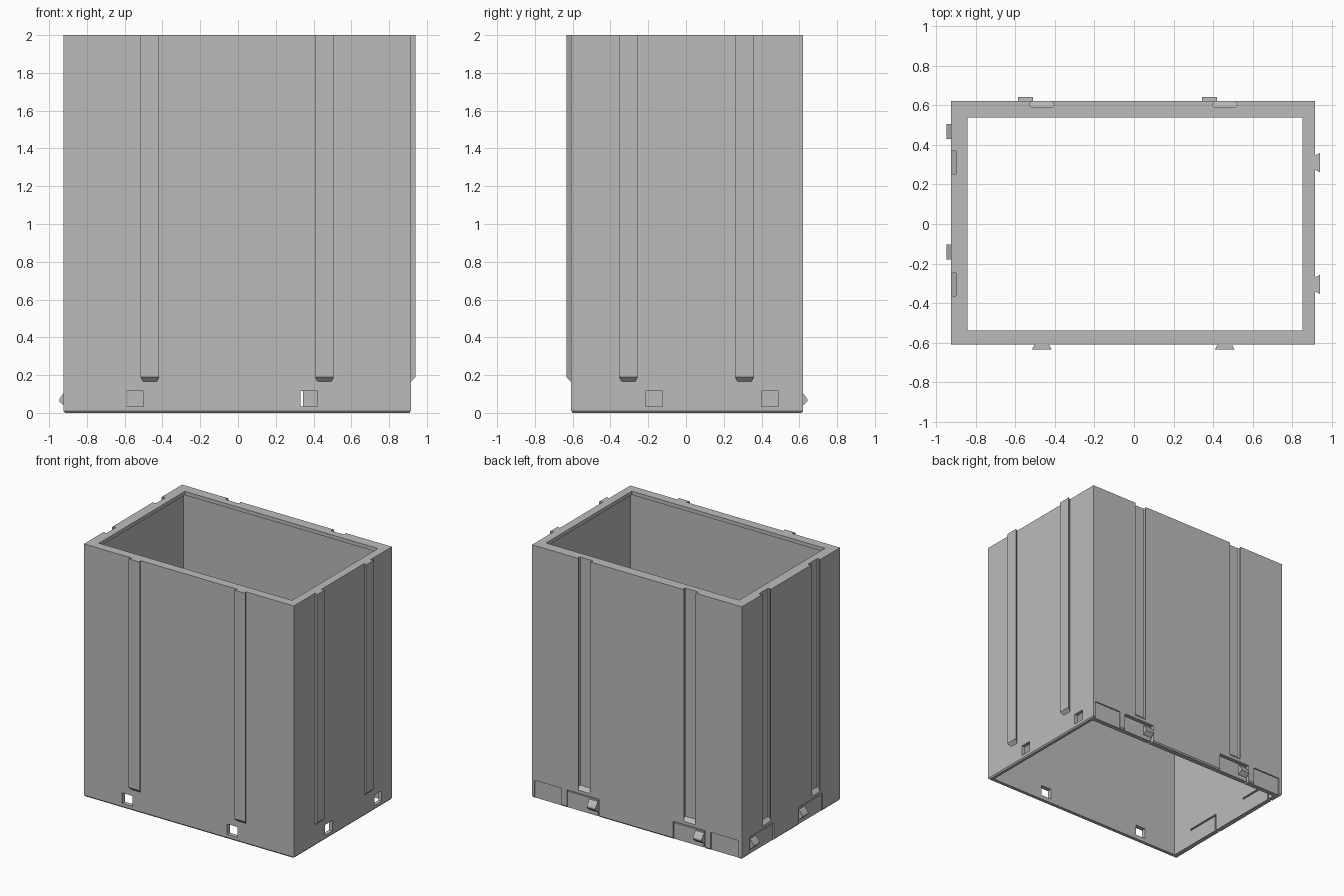
import bpy, bmesh
from mathutils import Vector

if "Cube" in bpy.data.objects:
    bpy.data.objects.remove(bpy.data.objects["Cube"])

GREY = (0.5, 0.5, 0.5, 1)
mat = bpy.data.materials.new("plain grey")
mat.use_nodes = True
mat.diffuse_color = GREY
mat.node_tree.nodes["Principled BSDF"].inputs["Base Color"].default_value = GREY

LEFT, RIGHT, FRONT, BACK = -0.924, 0.915, -0.608, 0.62   # outer wall planes
TOP = 2.0

# Each side maps (along, outward, up) to model space
SIDES = {
    "front": lambda u, d, z: Vector((u, FRONT - d, z)),
    "back": lambda u, d, z: Vector((u, BACK + d, z)),
    "right": lambda u, d, z: Vector((RIGHT + d, u, z)),
    "left": lambda u, d, z: Vector((LEFT - d, u, z)),
}


def finish(bm, name):
    bmesh.ops.recalc_face_normals(bm, faces=bm.faces)
    mesh = bpy.data.meshes.new(name)
    bm.to_mesh(mesh)
    bm.free()
    mesh.materials.append(mat)
    obj = bpy.data.objects.new(name, mesh)
    bpy.context.scene.collection.objects.link(obj)
    return obj


def loft(rings, name, closed=False):
    """Bridge rings of points; close into a loop or cap both ends."""
    bm = bmesh.new()
    rows = [[bm.verts.new(p) for p in ring] for ring in rings]
    n = len(rows[0])
    pairs = list(zip(rows, rows[1:]))
    if closed:
        pairs.append((rows[-1], rows[0]))
    else:
        bm.faces.new(rows[0])
        bm.faces.new(rows[-1])
    for a, b in pairs:
        for i in range(n):
            j = (i + 1) % n
            bm.faces.new((a[i], a[j], b[j], b[i]))
    return finish(bm, name)


def block(side, u, d, z, name):
    """Box on a side from ranges along, outward and up."""
    at = SIDES[side]
    ring = [(u[0], d[0]), (u[1], d[0]), (u[1], d[1]), (u[0], d[1])]
    return loft([[at(a, b, h) for a, b in ring] for h in z], name)


def track(side, u, plan, lean, top, name):
    """Upright strip from a plan section, with a sloped lower end."""
    at = SIDES[side]
    low = [at(u + a, d, 0.165 + lean * d) for a, d in plan]
    high = [at(u + a, d, top) for a, d in plan]
    return loft([low, high], name)


def mirrored(half):
    return half + [(-a, d) for a, d in reversed(half)]


# Open sleeve: thin walls, chamfered foot, inner lip at the top
def ring(x0, x1, y0, y1, z):
    return [(x0, y0, z), (x1, y0, z), (x1, y1, z), (x0, y1, z)]


def outer(z, inset=0):
    return ring(LEFT + inset, RIGHT - inset, FRONT + inset, BACK - inset, z)


def inner(z, wall=0):
    return ring(-0.842 - wall, 0.85 + wall, -0.537 - wall, 0.538 + wall, z)


WALL = 0.036
body = loft([outer(0, 0.008), outer(0.01), outer(TOP), inner(TOP),
             inner(TOP - 0.03), inner(TOP - 0.03, WALL), inner(0, WALL)],
            "box_sleeve", closed=True)

cutters = []

# Sliding rails on front and right, matching grooves on back and left
rail = mirrored([(0.036, 0), (0.049, 0.025)])
groove = mirrored([(0.05, 0.02), (0.05, 0), (0.061, -0.012), (0.061, -0.02), (0.054, -0.028)])
for male, female, spots in (("front", "back", (-0.466, 0.458)),
                            ("right", "left", (-0.305, 0.31))):
    for u in spots:
        track(male, u, rail, 1, TOP, male + "_rail")
        cutters.append(track(female, u, groove, -1, TOP + 0.1, "groove_cutter"))

# Square latch windows on front and right
for side, spots in (("front", (-0.545, 0.376)), ("right", (-0.17, 0.445))):
    for u in spots:
        cutters.append(block(side, (u - 0.045, u + 0.045), (-0.12, 0.02),
                             (0.034, 0.117), "window_cutter"))

# Spring tabs: shallow panel, slot above and at the free end, latch nose
PANEL, GAP = 0.14, 0.014
for side, tabs in (("back", ((0.33, 0.61), (-0.6, -0.32))),
                   ("left", ((0.52, 0.22), (-0.09, -0.39)))):
    for free, hinge in tabs:
        s = 1 if hinge > free else -1
        lo, hi = sorted((free, hinge))
        cutters.append(block(side, (lo, hi), (-0.01, 0.02), (-0.02, PANEL), "panel_cutter"))
        cutters.append(block(side, (lo, hi), (-0.07, 0.02),
                             (PANEL - GAP, PANEL), "slot_cutter"))
        end = sorted((free, free + s * GAP))
        cutters.append(block(side, end, (-0.07, 0.02), (-0.02, PANEL), "slot_cutter"))
        nose = [(-0.01, 0.115), (0, 0.105), (0.022, 0.073), (0.022, 0.06), (-0.01, 0.032)]
        at = SIDES[side]
        loft([[at(free + s * w, d, z) for d, z in nose] for w in (GAP, GAP + 0.076)],
             side + "_latch_nose")

# Plain recessed panels beside the back corners
for u in ((0.655, 0.895), (-0.895, -0.65)):
    cutters.append(block("back", u, (-0.01, 0.02), (-0.02, PANEL), "panel_cutter"))

# Apply the cuts, then drop the cutters
for c in cutters:
    c.hide_render = True
    mod = body.modifiers.new("cut", "BOOLEAN")
    mod.operation = "DIFFERENCE"
    mod.solver = "EXACT"
    mod.object = c
depsgraph = bpy.context.evaluated_depsgraph_get()
cut_mesh = bpy.data.meshes.new_from_object(body.evaluated_get(depsgraph))
body.modifiers.clear()
body.data = cut_mesh
for c in cutters:
    bpy.data.objects.remove(c)
